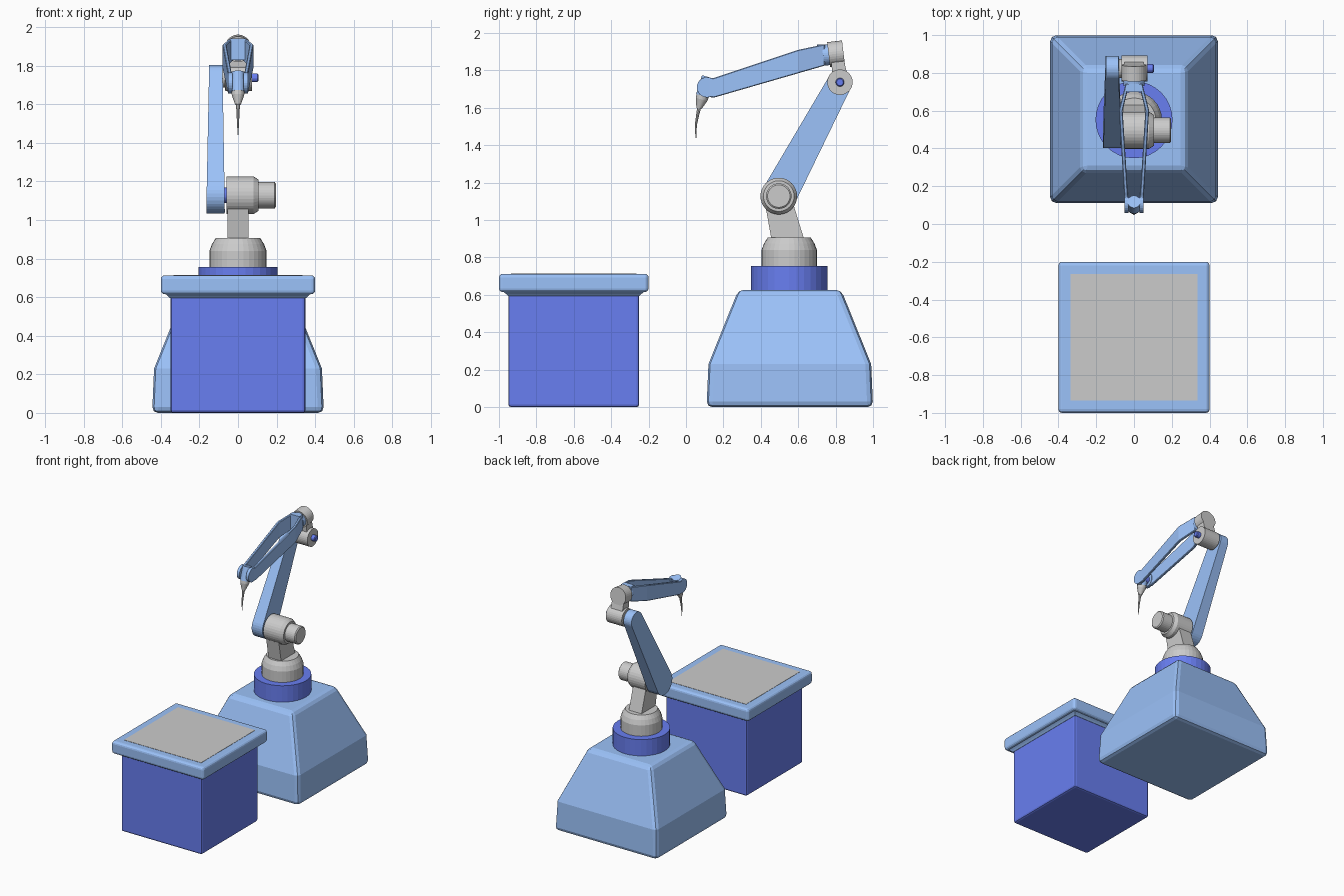
import bpy, bmesh
from math import sin, cos, pi, atan2
from mathutils import Vector

if "Cube" in bpy.data.objects:
    bpy.data.objects.remove(bpy.data.objects["Cube"])


def material(name, rgb):
    m = bpy.data.materials.new(name)
    m.diffuse_color = (*rgb, 1)
    m.use_nodes = True
    m.node_tree.nodes["Principled BSDF"].inputs["Base Color"].default_value = m.diffuse_color
    return m


LIGHT = material("light_blue", (0.33, 0.54, 0.95))
DARK = material("deep_blue", (0.14, 0.21, 0.88))


def loft(name, rings, mat=None, bevel=0, segments=2):
    """Skin a list of equal-length rings and cap both ends."""
    bm = bmesh.new()
    vs = [[bm.verts.new(p) for p in r] for r in rings]
    n = len(rings[0])
    for a, b in zip(vs, vs[1:]):
        for i in range(n):
            j = (i + 1) % n
            bm.faces.new((a[i], a[j], b[j], b[i]))
    bm.faces.new(vs[0])
    bm.faces.new(vs[-1])
    bmesh.ops.recalc_face_normals(bm, faces=bm.faces)
    me = bpy.data.meshes.new(name)
    bm.to_mesh(me)
    bm.free()
    ob = bpy.data.objects.new(name, me)
    bpy.context.collection.objects.link(ob)
    if mat:
        me.materials.append(mat)
    if bevel:
        mod = ob.modifiers.new("bevel", 'BEVEL')
        mod.width, mod.segments = bevel, segments
        mod.limit_method = 'ANGLE'
        mod.angle_limit = 0.4
    return ob


def rect(x0, x1, y0, y1, z):
    return [(x0, y0, z), (x1, y0, z), (x1, y1, z), (x0, y1, z)]


def square(h, yc, z):
    return rect(-h, h, yc - h, yc + h, z)


def lathe(name, start, axis, profile, mat=None, sides=32):
    """Turn (distance, radius) pairs around an axis."""
    q = Vector(axis).to_track_quat('Z', 'Y')
    rings = [[Vector(start) + q @ Vector((r * cos(2 * pi * i / sides), r * sin(2 * pi * i / sides), t))
              for i in range(sides)] for t, r in profile]
    return loft(name, rings, mat)


# Work table
TY = -0.6
loft("table_body", [square(0.35, TY, 0), square(0.35, TY, 0.61)], DARK, 0.015)
loft("table_rim_cove", [square(0.352, TY, 0.595), square(0.362, TY, 0.605), square(0.388, TY, 0.625)], LIGHT)
loft("table_rim", [square(0.4, TY, 0.615), square(0.4, TY, 0.713)], LIGHT, 0.02, 3)
loft("table_panel", [square(0.335, TY, 0.70), square(0.335, TY, 0.715)])

# Robot pedestal
BY = 0.555
loft("pedestal", [square(0.445, BY, 0), square(0.435, BY, 0.23), square(0.275, BY, 0.627)], LIGHT, 0.03)
lathe("turntable", (0, 0.552, 0.61), (0, 0, 1), [(0, 0.204), (0.145, 0.204)], DARK)
lathe("swivel_base", (0, 0.552, 0.75), (0, 0, 1), [(0, 0.148), (0.09, 0.148), (0.125, 0.135), (0.156, 0.115)])
loft("shoulder_post", [rect(-0.055, 0.055, 0.46, 0.637, 0.88), rect(-0.055, 0.055, 0.415, 0.56, 1.13)])

# Shoulder joint and motor
S = Vector((0, 0.496, 1.128))
E = Vector((0, 0.823, 1.737))
lathe("shoulder_hub", S + Vector((-0.06, 0, 0)), (1, 0, 0),
      [(0, 0.098), (0.14, 0.098), (0.165, 0.082), (0.166, 0.068), (0.25, 0.068), (0.257, 0.06)])
lathe("shoulder_axle", S + Vector((-0.09, 0, 0)), (1, 0, 0), [(0, 0.04), (0.04, 0.04)], DARK)

# Upper arm: capsule outline, thinner towards the elbow
d = E - S
ang = atan2(d.z, d.y)


def arm_ring(x_low, x_high):
    ring = []
    for c, r, a0 in ((S, 0.094, ang + pi / 2), (E, 0.066, ang - pi / 2)):
        for i in range(17):
            a = a0 + pi * i / 16
            p = c + Vector((0, r * cos(a), r * sin(a)))
            t = (p - S).dot(d) / d.length_squared
            ring.append((x_low + (x_high - x_low) * t, p.y, p.z))
    return ring


loft("upper_arm", [arm_ring(-0.162, -0.15), arm_ring(-0.07, -0.08)], LIGHT)

# Elbow joint with pin, and forearm roll joint above it
lathe("elbow_hub", E + Vector((-0.082, 0, 0)), (1, 0, 0), [(0, 0.05), (0.015, 0.05), (0.016, 0.068), (0.154, 0.068)])
lathe("elbow_pin", E + Vector((0.06, 0, 0)), (1, 0, 0), [(0, 0.023), (0.04, 0.023), (0.045, 0.018)], DARK, 16)
loft("elbow_neck", [rect(-0.05, 0.05, 0.785, 0.872, 1.74), rect(-0.05, 0.05, 0.775, 0.84, 1.87)])
AX = Vector((0, -0.993, -0.12))
R = Vector((0, 0.842, 1.894))
lathe("roll_joint", R, AX, [(0, 0.067), (0.08, 0.067)])
lathe("roll_collar", R + AX * 0.075, AX, [(0, 0.056), (0.035, 0.056)], LIGHT)

# Forearm: two mirrored side plates joined by a yoke
loft("forearm_yoke", [rect(-0.042, 0.042, 0.70, 0.742, 1.828), rect(-0.042, 0.042, 0.70, 0.742, 1.94)], LIGHT)
stations = [(0.742, 1.94, 1.826, 0.045), (0.60, 1.91, 1.785, 0.08), (0.15, 1.76, 1.655, 0.052), (0.10, 1.755, 1.66, 0.05)]
TH = 0.02
for side, label in ((-1, "left"), (1, "right")):
    rings = [[(side * x, y, zt), (side * (x - TH), y, zt), (side * (x - TH), y, zb), (side * x, y, zb)]
             for y, zt, zb, x in stations]
    loft("forearm_plate_" + label, rings, LIGHT, 0.004, 1)
    lathe("forearm_tip_" + label, (side * 0.029, 0.112, 1.71), (side, 0, 0), [(0, 0.054), (0.022, 0.054)], LIGHT, 24)

# Tool: hinge, holder, nozzle and bent needle
lathe("tool_hinge", (-0.034, 0.112, 1.71), (1, 0, 0), [(0, 0.03), (0.068, 0.03)], DARK, 24)
T = Vector((0, 0.118, 1.765))
TX = Vector((0, -0.28, -0.96)).normalized()
lathe("tool_holder", T, TX, [(0, 0.034), (0.105, 0.036)], LIGHT, 24)
lathe("tool_nozzle", T + TX * 0.10, TX, [(0, 0.034), (0.025, 0.032), (0.075, 0.014)], None, 24)
needle = [(0.071, 1.605, 0.011), (0.062, 1.56, 0.008), (0.054, 1.515, 0.006), (0.052, 1.48, 0.004), (0.053, 1.44, 0.002)]
loft("needle", [[(r * cos(k * pi / 4), y + r * sin(k * pi / 4), z) for k in range(8)] for y, z, r in needle])
